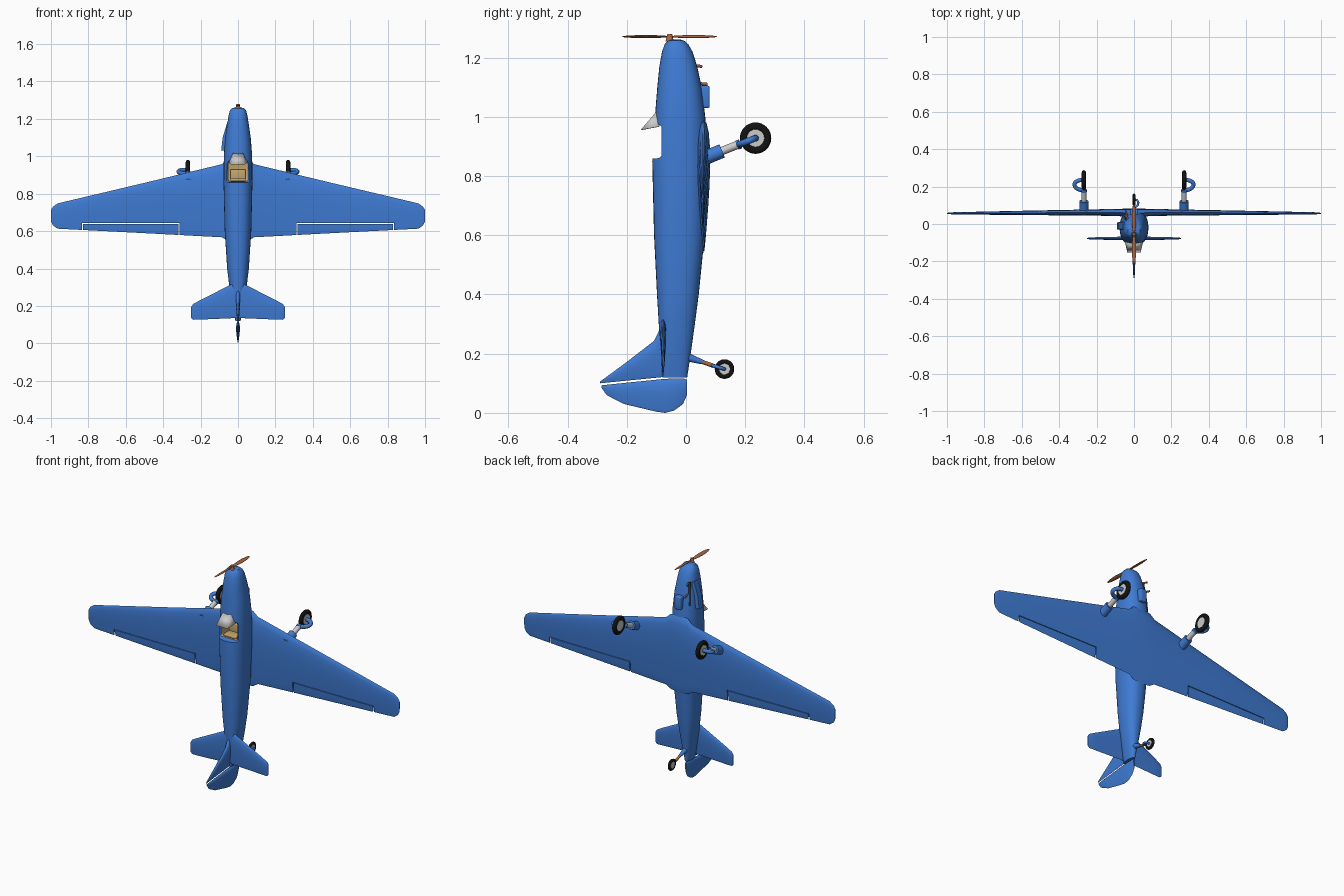
import bpy, bmesh, math
from mathutils import Vector

if "Cube" in bpy.data.objects:
    bpy.data.objects.remove(bpy.data.objects["Cube"])


def material(name, rgb):
    m = bpy.data.materials.new(name)
    m.diffuse_color = (*rgb, 1)
    m.use_nodes = True
    m.node_tree.nodes["Principled BSDF"].inputs["Base Color"].default_value = m.diffuse_color
    return m


BLUE = material("blue_paint", (0.05, 0.2, 0.66))
BLACK = material("black_rubber", (0.006, 0.006, 0.006))
WOOD = material("brown_wood", (0.4, 0.13, 0.06))
TAN = material("tan_lining", (0.55, 0.38, 0.16))
DARK = material("dark_exhaust", (0.03, 0.035, 0.05))


def finish(ob, mat=None, angle=35):
    if mat:
        ob.data.materials.clear()
        ob.data.materials.append(mat)
    bpy.ops.object.select_all(action='DESELECT')
    ob.select_set(True)
    bpy.context.view_layer.objects.active = ob
    bpy.ops.object.shade_smooth_by_angle(angle=math.radians(angle))
    return ob


def from_bmesh(name, bm, mat=None):
    bmesh.ops.recalc_face_normals(bm, faces=bm.faces)
    me = bpy.data.meshes.new(name)
    bm.to_mesh(me)
    bm.free()
    ob = bpy.data.objects.new(name, me)
    bpy.context.collection.objects.link(ob)
    return finish(ob, mat)


def loft(name, rings, mat):
    bm = bmesh.new()
    loops = [[bm.verts.new(p) for p in r] for r in rings]
    n = len(loops[0])
    for a, b in zip(loops, loops[1:]):
        for i in range(n):
            j = (i + 1) % n
            bm.faces.new((a[i], a[j], b[j], b[i]))
    bm.faces.new(loops[0])
    bm.faces.new(loops[-1])
    return from_bmesh(name, bm, mat)


def foil(name, stations, axis, mat=BLUE, n=20):
    """Streamlined surface; station = (position, leading z, trailing z, offset, thickness)."""
    rings = []
    for pos, le, te, off, t in stations:
        ring = []
        for k in range(n):
            a = 2 * math.pi * k / n
            u = (1 - math.cos(a)) / 2
            h = off + 0.7 * t * math.sin(a) * (1 - 0.75 * u)
            z = le + (te - le) * u
            ring.append((pos, h, z) if axis == 'x' else (h, pos, z))
        rings.append(ring)
    return loft(name, rings, mat)


def both_sides(half):
    return [(-s[0], *s[1:]) for s in reversed(half) if s[0] > 0] + half


def box(name, lo, hi, mat=None, bevel=0.0):
    bm = bmesh.new()
    bmesh.ops.create_cube(bm, size=1)
    for v in bm.verts:
        v.co = [l + (h - l) * (c + 0.5) for l, h, c in zip(lo, hi, v.co)]
    if bevel:
        bmesh.ops.bevel(bm, geom=bm.edges[:], offset=bevel, segments=3, affect='EDGES', profile=0.5)
    return from_bmesh(name, bm, mat)


def rod(name, p, q, r, mat=None, r2=None):
    p, q = Vector(p), Vector(q)
    bpy.ops.mesh.primitive_cone_add(vertices=20, radius1=r, radius2=r if r2 is None else r2,
                                    depth=(q - p).length, location=(p + q) / 2)
    ob = bpy.context.object
    ob.name = name
    ob.rotation_euler = (q - p).to_track_quat('Z', 'Y').to_euler()
    return finish(ob, mat)


def cut(ob, cutter):
    m = ob.modifiers.new("cut", 'BOOLEAN')
    m.operation, m.solver, m.object = 'DIFFERENCE', 'EXACT', cutter
    m.material_mode = 'TRANSFER'
    bpy.context.view_layer.objects.active = ob
    bpy.ops.object.modifier_apply(modifier=m.name)
    bpy.data.objects.remove(cutter)


# Fuselage: rounded sections (z, upper y, lower y, half width)
rings = []
for z, top, bot, hw in [(0.12, -0.08, 0.004, 0.014), (0.2, -0.086, 0.016, 0.03), (0.3, -0.092, 0.03, 0.046),
                        (0.4, -0.098, 0.043, 0.058), (0.6, -0.108, 0.063, 0.071), (0.85, -0.114, 0.073, 0.077),
                        (1.0, -0.105, 0.065, 0.076), (1.1, -0.097, 0.053, 0.068), (1.17, -0.09, 0.038, 0.058),
                        (1.22, -0.081, 0.022, 0.05), (1.245, -0.072, 0.008, 0.043),
                        (1.257, -0.06, -0.006, 0.033), (1.261, -0.045, -0.02, 0.015)]:
    ring = []
    for k in range(32):
        a = 2 * math.pi * k / 32
        c, s = math.cos(a), math.sin(a)
        ring.append((hw * math.copysign(abs(c) ** 0.85, c),
                     (top + bot) / 2 + (bot - top) / 2 * math.copysign(abs(s) ** 0.85, s), z))
    rings.append(ring)
fuselage = loft("fuselage", rings, BLUE)

# Cockpit opening, lining and seat
cut(fuselage, box("saddle_cutter", (-0.12, -0.25, 0.86), (0.12, -0.082, 0.975), BLUE, 0.014))
cut(fuselage, box("well_cutter", (-0.053, -0.25, 0.866), (0.053, -0.005, 0.967), TAN, 0.008))
finish(fuselage)
box("seat_back", (-0.04, -0.078, 0.866), (0.04, -0.006, 0.882), TAN, 0.005)
box("seat_cushion", (-0.04, -0.03, 0.87), (0.04, -0.006, 0.93), TAN, 0.005)

# Windshield: one front pane and two side panes
bm = bmesh.new()
pts = [[bm.verts.new((s * x, y, z)) for x, y, z in ((0.027, -0.1, 1.018), (0.036, -0.152, 0.957), (0.05, -0.09, 0.968))]
       for s in (-1, 1)]
bm.faces.new((pts[0][0], pts[1][0], pts[1][1], pts[0][1]))
for side in pts:
    bm.faces.new(side)
shield = from_bmesh("windshield", bm)
shield.modifiers.new("thickness", 'SOLIDIFY').thickness = 0.003

# Main wing with aileron slots
wing = foil("wing", both_sides([
    (0, 0.99, 0.54, 0.06, 0.044), (0.055, 0.985, 0.548, 0.06, 0.044), (0.085, 0.958, 0.567, 0.062, 0.038),
    (0.5, 0.858, 0.589, 0.06, 0.026), (0.965, 0.748, 0.613, 0.057, 0.012),
    (0.99, 0.73, 0.631, 0.057, 0.008), (1.0, 0.712, 0.652, 0.057, 0.004)]), 'x')
for s in (-1, 1):
    for a, b, lo, hi in ((0.312, 0.317, 0.5, 0.643), (0.829, 0.835, 0.5, 0.643), (0.3125, 0.8345, 0.639, 0.6425)):
        x0, x1 = sorted((s * a, s * b))
        cut(wing, box("slot_cutter", (x0, 0, lo), (x1, 0.15, hi), BLUE))
finish(wing)

# Tail surfaces
foil("tailplane", both_sides([
    (0, 0.33, 0.135, -0.077, 0.022), (0.04, 0.313, 0.134, -0.077, 0.02), (0.2, 0.232, 0.127, -0.077, 0.013),
    (0.24, 0.21, 0.126, -0.077, 0.01), (0.25, 0.195, 0.135, -0.077, 0.005)]), 'x')
foil("fin", [(-0.29, 0.106, 0.1, 0, 0.005), (-0.2, 0.172, 0.109, 0, 0.014), (-0.108, 0.243, 0.118, 0, 0.022),
             (-0.09, 0.28, 0.12, 0, 0.024), (-0.06, 0.315, 0.122, 0, 0.026)], 'y')
foil("rudder", [(-0.286, 0.093, 0.086, 0, 0.004), (-0.268, 0.095, 0.06, 0, 0.01), (-0.21, 0.101, 0.03, 0, 0.014),
                (-0.1, 0.112, 0.004, 0, 0.02), (-0.07, 0.115, 0, 0, 0.021), (-0.04, 0.116, 0.008, 0, 0.02),
                (-0.01, 0.117, 0.03, 0, 0.016), (0.003, 0.112, 0.06, 0, 0.01)], 'y')

# Propeller
rod("propeller_hub", (0, -0.055, 1.255), (0, -0.055, 1.28), 0.014, WOOD, 0.008)
for i, s in enumerate((-1, 1)):
    bpy.ops.mesh.primitive_uv_sphere_add(segments=16, ring_count=12, location=(0, -0.055 + s * 0.081, 1.271))
    blade = bpy.context.object
    blade.name = f"propeller_blade_{i}"
    blade.scale = (0.012, 0.081, 0.004)
    blade.rotation_euler.y = s * 0.3
    finish(blade, WOOD)

# Nose details: chin scoop, side intake, exhaust with stubs
box("chin_scoop", (-0.02, 0.03, 1.03), (0.02, 0.08, 1.105), BLUE, 0.006)
loft("side_intake", [[(-0.05, -0.035, z), (x, -0.028, z), (x, 0.008, z), (-0.05, 0.015, z)]
                     for z, x in ((1.03, -0.09), (1.1, -0.082), (1.18, -0.058))], BLUE)
rod("exhaust_pipe", (-0.05, 0.035, 1.05), (-0.04, 0.024, 1.18), 0.007, DARK)
for i, z in enumerate((1.11, 1.17)):
    y = 0.072 if z < 1.15 else 0.053
    rod(f"exhaust_stub_{i}", (-0.03, 0.02, z + 0.005), (-0.045, y, z), 0.005, WOOD)


def wheel(name, centre, r):
    bpy.ops.mesh.primitive_torus_add(major_segments=32, minor_segments=12, major_radius=r * 0.74,
                                     minor_radius=r * 0.26, location=centre, rotation=(0, math.pi / 2, 0))
    tyre = bpy.context.object
    tyre.name = name + "_tyre"
    tyre.scale.z = 0.85
    finish(tyre, BLACK, 60)
    c, w = Vector(centre), Vector((r * 0.18, 0, 0))
    rod(name + "_hub", c - w, c + w, r * 0.56)


def fork(name, start, hub, out, r):
    """Half fork swinging out around one side of the wheel to its hub."""
    start, hub = Vector(start), Vector(hub)
    mid, half = (start + hub) / 2, (start - hub) / 2
    cu = bpy.data.curves.new(name, 'CURVE')
    cu.dimensions = '3D'
    cu.bevel_depth, cu.bevel_resolution, cu.use_fill_caps = r, 3, True
    sp = cu.splines.new('POLY')
    sp.points.add(12)
    for i, p in enumerate(sp.points):
        a = math.pi * i / 12
        p.co = (*(mid + half * math.cos(a) + Vector((out * math.sin(a), 0, 0))), 1)
    ob = bpy.data.objects.new(name, cu)
    bpy.context.collection.objects.link(ob)
    bpy.ops.object.select_all(action='DESELECT')
    ob.select_set(True)
    bpy.context.view_layer.objects.active = ob
    bpy.ops.object.convert(target='MESH')
    finish(bpy.context.object, BLUE, 60)


# Main landing gear
for side, s in (("left", -1), ("right", 1)):
    x = s * 0.268
    rod(side + "_strut_sleeve", (x, 0.055, 0.857), (x, 0.122, 0.885), 0.024, BLUE)
    rod(side + "_strut", (x, 0.115, 0.882), (x, 0.178, 0.907), 0.014)
    rod(side + "_strut_collar", (x, 0.172, 0.904), (x, 0.184, 0.909), 0.016, BLUE)
    fork(side + "_fork", (x, 0.18, 0.907), (x + s * 0.01, 0.235, 0.928), s * 0.045, 0.011)
    wheel(side + "_wheel", (x, 0.235, 0.928), 0.053)

# Tail wheel
rod("tail_strut_sleeve", (0, 0, 0.19), (0, 0.055, 0.172), 0.015, BLUE, 0.008)
rod("tail_strut", (0, 0.05, 0.174), (0, 0.095, 0.158), 0.007, WOOD)
fork("tail_fork", (0, 0.09, 0.16), (0.005, 0.13, 0.148), 0.02, 0.006)
wheel("tail_wheel", (0, 0.13, 0.148), 0.033)
